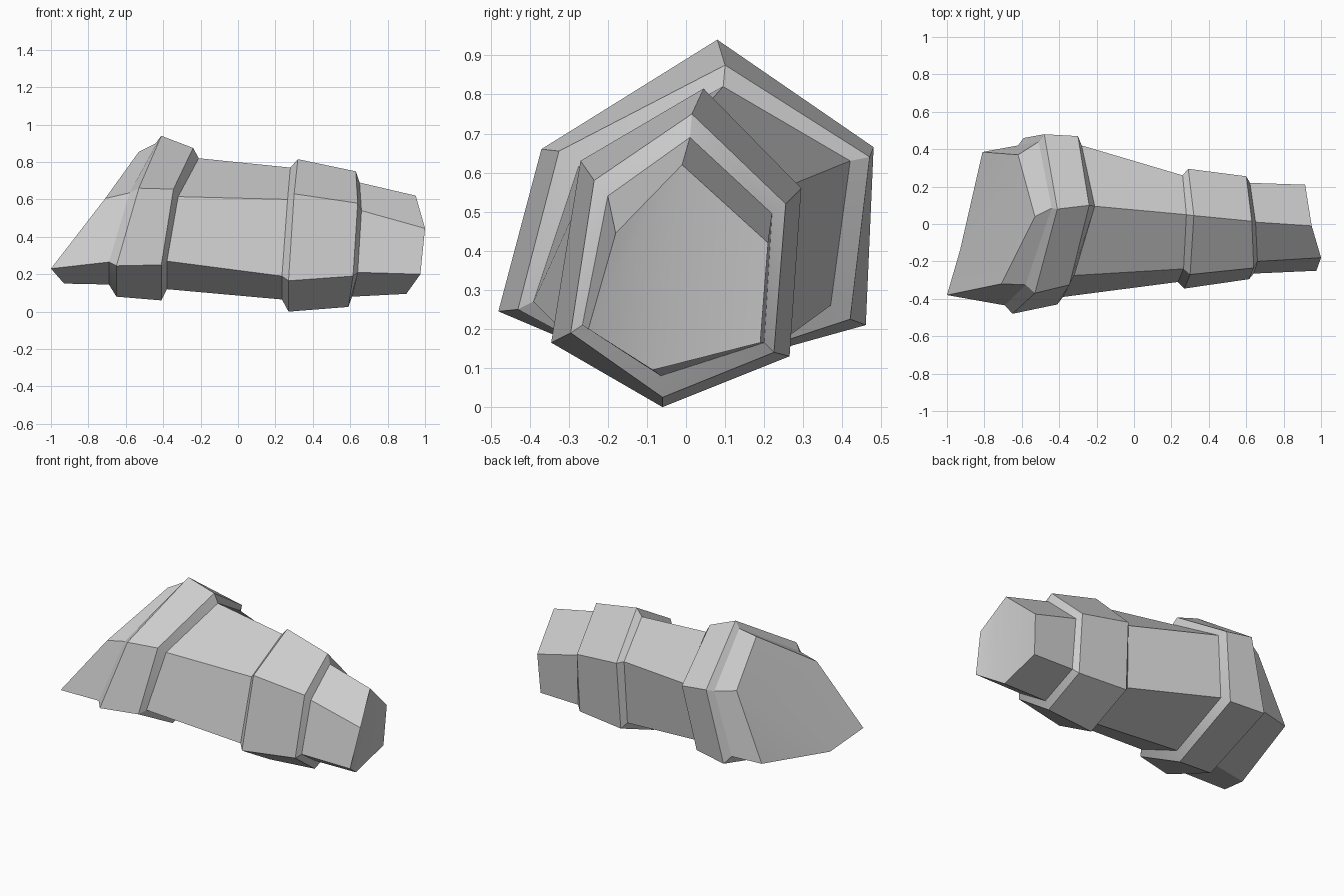
import bpy

grey = bpy.data.materials.new("plain_grey")
grey.diffuse_color = (0.6, 0.6, 0.6, 1)

# Six-sided rings, order: top, upper back, lower back, bottom, lower front, upper front
flare_end = [(-.53, .04, .855), (-.62, .37, .655), (-.81, .385, .24),
             (-.93, -.14, .15), (-1, -.38, .23), (-.71, -.32, .605)]
flare_root = [(-.44, .085, .90), (-.51, .44, .65), (-.62, .42, .25),
              (-.69, -.09, .145), (-.69, -.435, .265), (-.58, -.325, .635)]
cuff_left = [(-.41, .08, .94), (-.48, .48, .665), (-.59, .46, .21),
             (-.65, -.09, .08), (-.65, -.48, .245), (-.53, -.37, .66)]
cuff_right = [(-.24, .10, .875), (-.30, .47, .64), (-.37, .42, .225),
              (-.41, -.08, .06), (-.41, -.43, .25), (-.345, -.325, .655)]
sleeve_left = [(-.21, .095, .82), (-.28, .42, .63), (-.34, .37, .26),
               (-.38, -.07, .12), (-.38, -.39, .27), (-.32, -.275, .615)]
sleeve_right = [(.28, .05, .77), (.26, .26, .565), (.25, .24, .165),
                (.235, -.06, .065), (.235, -.31, .19), (.265, -.24, .60)]
band_left = [(.32, .045, .815), (.29, .295, .56), (.28, .265, .13),
             (.27, -.06, 0), (.27, -.345, .165), (.30, -.27, .63)]
band_right = [(.63, .015, .75), (.60, .255, .52), (.60, .225, .14),
              (.59, -.06, .025), (.615, -.295, .19), (.64, -.235, .58)]
tip_root = [(.65, .01, .69), (.62, .22, .495), (.63, .20, .165),
            (.61, -.065, .08), (.64, -.265, .21), (.66, -.20, .54)]
tip_end = [(.95, -.01, .62), (.915, .21, .42), (.905, .19, .165),
           (.90, -.085, .095), (.975, -.25, .20), (1, -.18, .445)]


def loft(name, rings, extra=()):
    """Skin hexagonal rings along +x; extra holds end-cap faces."""
    verts = [p for r in rings for p in r]
    faces = list(extra)
    for k in range(len(rings) - 1):
        for i in range(6):
            j = (i + 1) % 6
            a, b = 6 * k, 6 * k + 6
            faces.append((a + i, b + i, b + j, a + j))
    mesh = bpy.data.meshes.new(name)
    mesh.from_pydata(verts, [], faces)
    mesh.materials.append(grey)
    obj = bpy.data.objects.new(name, mesh)
    bpy.context.collection.objects.link(obj)
    bpy.ops.object.select_all(action='DESELECT')
    obj.select_set(True)
    bpy.context.view_layer.objects.active = obj
    bpy.ops.object.shade_smooth_by_angle(angle=0.5)
    return obj


# Slanted flare, its end cap folded along a diagonal
loft("flared_end", [flare_end, flare_root], [(1, 2, 3), (0, 1, 3, 4, 5)])
# Large cuff with bevelled shoulders
loft("large_cuff", [flare_root, cuff_left, cuff_right, sleeve_left])
# Tapered main sleeve
loft("sleeve", [sleeve_left, sleeve_right])
# Small band with bevelled shoulders
loft("small_band", [sleeve_right, band_left, band_right, tip_root])
# Narrow tip, its end cap folded from top to bottom
loft("narrow_tip", [tip_root, tip_end], [(6, 11, 10, 9), (6, 9, 8, 7)])
